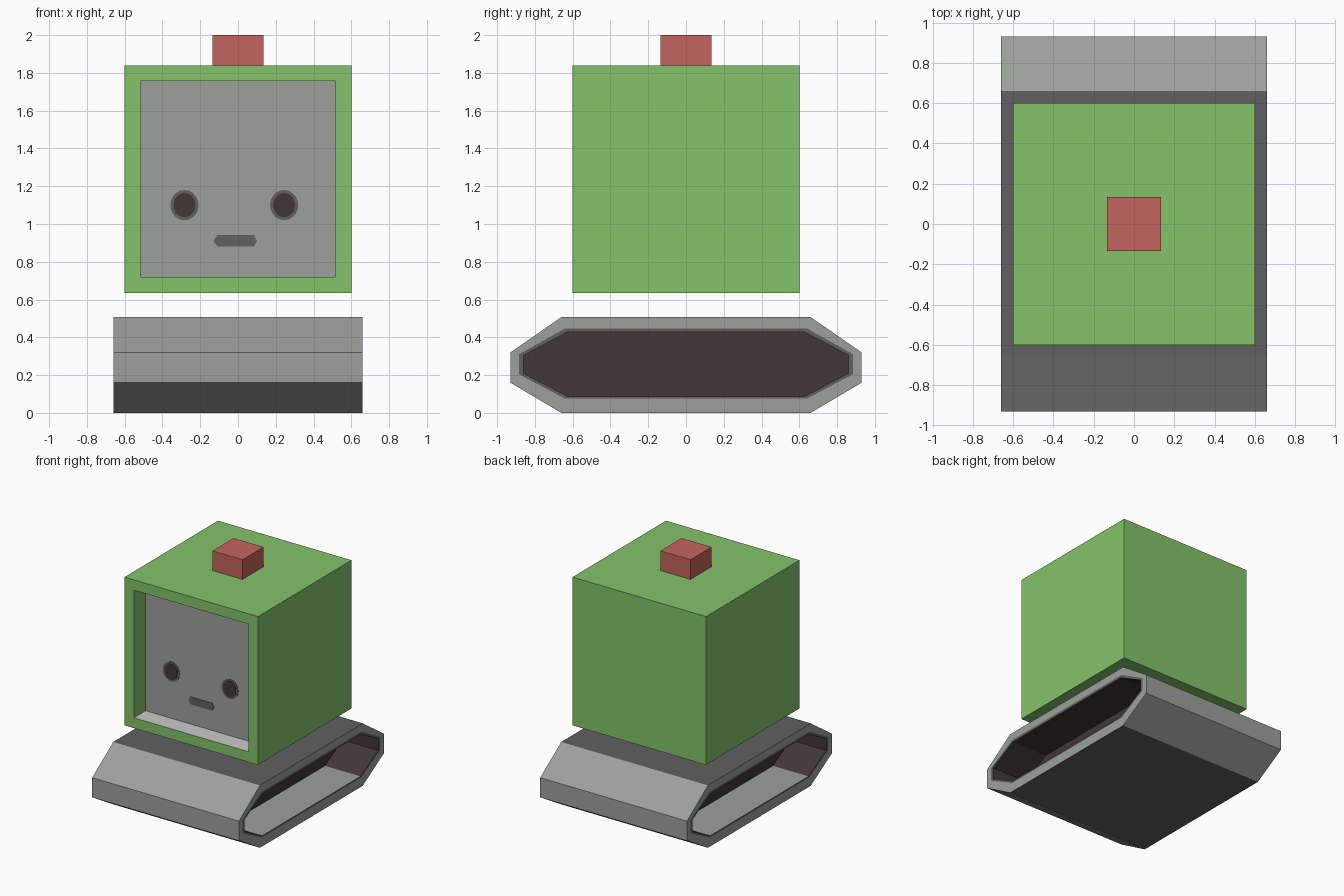
import bpy, bmesh, math
from mathutils import Vector

if "Cube" in bpy.data.objects:
    bpy.data.objects.remove(bpy.data.objects["Cube"])


def lin(c):
    c /= 255
    return c / 12.92 if c <= 0.04045 else ((c + 0.055) / 1.055) ** 2.4


def material(name, r, g, b):
    m = bpy.data.materials.new(name)
    m.diffuse_color = (lin(r), lin(g), lin(b), 1)
    m.use_nodes = True
    m.node_tree.nodes["Principled BSDF"].inputs["Base Color"].default_value = m.diffuse_color
    return m


GREEN = material("green", 131, 196, 106)
GREY = material("mid_grey", 156, 161, 155)
DARK = material("dark_grey", 98, 96, 98)
BROWN = material("dark_brown", 67, 54, 54)
RED = material("red", 196, 100, 95)
PALE = material("pale_grey", 203, 203, 203)


def finish(name, bm, mats):
    me = bpy.data.meshes.new(name)
    bm.to_mesh(me)
    bm.free()
    for m in mats:
        me.materials.append(m)
    ob = bpy.data.objects.new(name, me)
    bpy.context.collection.objects.link(ob)
    return ob


def box_bm(center, size):
    bm = bmesh.new()
    bmesh.ops.create_cube(bm, size=1)
    for v in bm.verts:
        v.co = Vector(center) + Vector(a * b for a, b in zip(v.co, size))
    return bm


# Head: cube with a recessed screen in the front
bm = box_bm((0, 0, 1.2375), (1.2, 1.2, 1.205))
bm.normal_update()
front = next(f for f in bm.faces if f.normal.y < -0.9)
bmesh.ops.inset_individual(bm, faces=[front], thickness=0.119)
walls = bmesh.ops.extrude_discrete_faces(bm, faces=[front])
screen = walls["faces"][0]
bmesh.ops.translate(bm, verts=screen.verts, vec=(0, 0.15, 0))
bmesh.ops.recalc_face_normals(bm, faces=bm.faces)
screen.material_index = 1
for f in bm.faces:
    if f.normal.z > 0.9 and f.calc_center_median().z < 1:
        f.material_index = 2
finish("head", bm, [GREEN, GREY, PALE])

# Button on top of the head
finish("top_button", box_bm((0, 0, 1.92), (0.27, 0.27, 0.16)), [RED])


# Face details: thin plates on the screen
def plate(name, pts, thick, mat):
    bm = bmesh.new()
    rings = [[bm.verts.new((x, y, z)) for x, z in pts] for y in (-0.4495, -0.45 - thick)]
    bm.faces.new(rings[0])
    bm.faces.new(rings[1])
    n = len(pts)
    for i in range(n):
        j = (i + 1) % n
        bm.faces.new((rings[0][i], rings[0][j], rings[1][j], rings[1][i]))
    bmesh.ops.recalc_face_normals(bm, faces=bm.faces)
    finish(name, bm, [mat])


def ellipse(cx, cz, rx, rz, n=20):
    return [(cx + rx * math.cos(2 * math.pi * i / n), cz + rz * math.sin(2 * math.pi * i / n))
            for i in range(n)]


for side, x in (("left", -0.283), ("right", 0.244)):
    plate(side + "_eye_rim", ellipse(x, 1.1, 0.075, 0.08), 0.004, DARK)
    plate(side + "_eye", ellipse(x, 1.1, 0.058, 0.064), 0.008, BROWN)
plate("mouth", [(-0.13, 0.91), (-0.11, 0.882), (0.085, 0.882), (0.1, 0.91),
                (0.085, 0.942), (-0.11, 0.942)], 0.004, DARK)


# Track base: eight-sided band with a deep recess in each side
def profile(y1, y2, z1, z2, z3, z4):
    half = [(y1, z1), (y2, z2), (y2, z3), (y1, z4)]
    return half + [(-y, z) for y, z in reversed(half)]


outer = profile(0.66, 0.93, 0.0, 0.16, 0.32, 0.507)
rim = profile(0.64, 0.885, 0.075, 0.205, 0.31, 0.447)
hole = profile(0.63, 0.86, 0.088, 0.21, 0.305, 0.427)

bm = bmesh.new()


def ring(x, pts):
    return [bm.verts.new((x, y, z)) for y, z in pts]


def bridge(a, b, rule):
    for i in range(8):
        j = (i + 1) % 8
        f = bm.faces.new((a[i], a[j], b[j], b[i]))
        z = [v.co.z for v in f.verts]
        f.material_index = rule(min(z), max(z))


edges = {}
for s in (-1, 1):
    a, b, c, d = ring(s * 0.66, outer), ring(s * 0.66, rim), ring(s * 0.66, hole), ring(s * 0.34, hole)
    edges[s] = a
    bridge(a, b, lambda lo, hi: 0)
    bridge(b, c, lambda lo, hi: 1)
    bridge(c, d, lambda lo, hi: 0 if hi < 0.1 else 2)   # pale floor, brown walls
    bm.faces.new(d).material_index = 2
bridge(edges[-1], edges[1], lambda lo, hi: 1 if hi - lo < 0.01 else 0)  # dark top and bottom
bmesh.ops.recalc_face_normals(bm, faces=bm.faces)
finish("track_base", bm, [GREY, DARK, BROWN])
